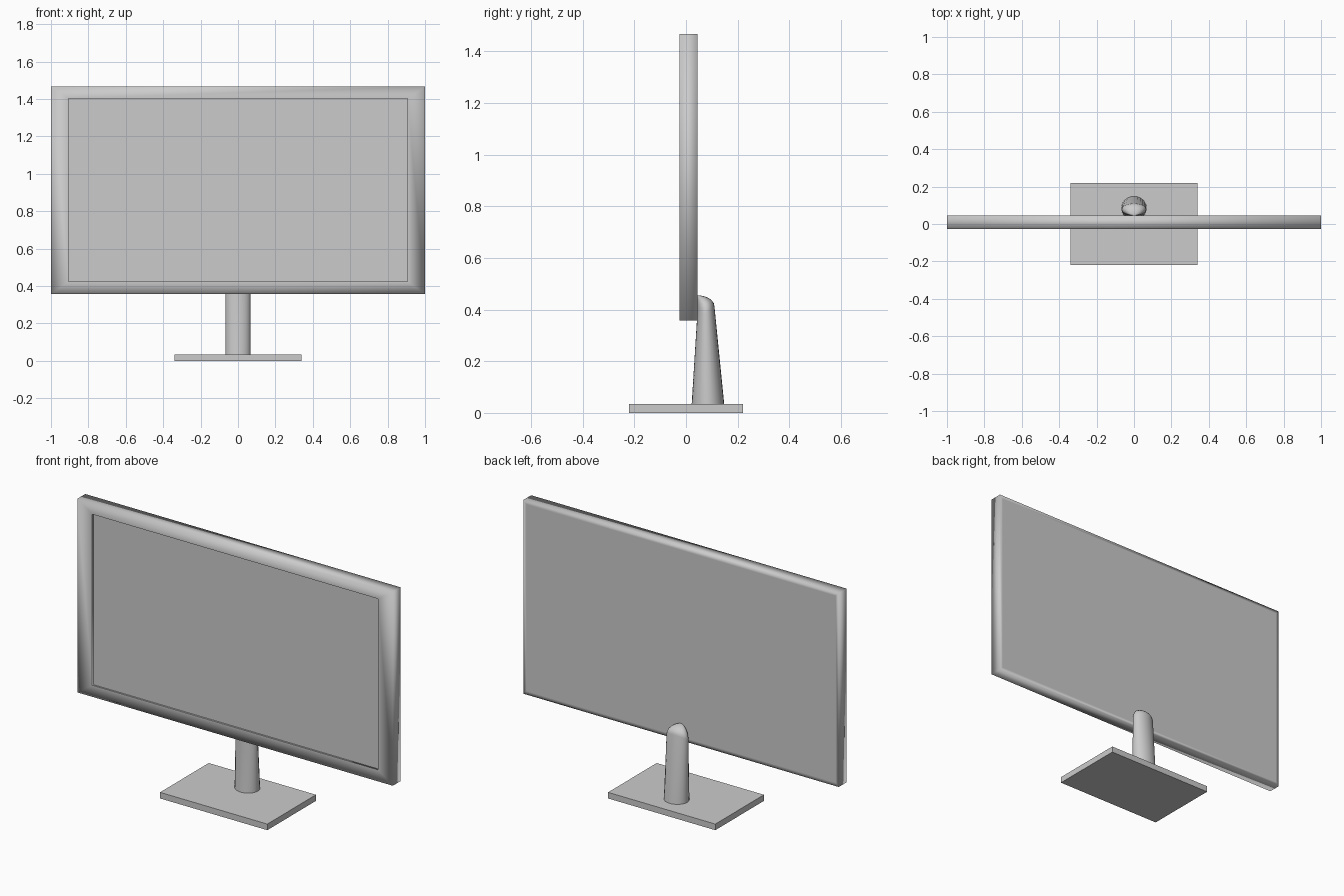
import bpy, bmesh, math

if "Cube" in bpy.data.objects:
    bpy.data.objects.remove(bpy.data.objects["Cube"])


def finish(name, bm):
    bmesh.ops.recalc_face_normals(bm, faces=bm.faces)
    me = bpy.data.meshes.new(name)
    bm.to_mesh(me)
    bm.free()
    ob = bpy.data.objects.new(name, me)
    bpy.context.collection.objects.link(ob)
    return ob


def loft(bm, rings):
    """Skin a list of closed point rings, capping both ends."""
    vs = [[bm.verts.new(p) for p in r] for r in rings]
    n = len(vs[0])
    for a, b in zip(vs, vs[1:]):
        for i in range(n):
            bm.faces.new((a[i], a[(i + 1) % n], b[(i + 1) % n], b[i]))
    bm.faces.new(vs[0])
    bm.faces.new(vs[-1])
    return vs


def box(name, x, y0, y1, z0, z1):
    bm = bmesh.new()
    loft(bm, [[(-x, y0, z), (x, y0, z), (x, y1, z), (-x, y1, z)] for z in (z0, z1)])
    return finish(name, bm)


def rect(x, z0, z1, y):
    return [(-x, y, z0), (x, y, z0), (x, y, z1), (-x, y, z1)]


# Housing: softly shaded shell with a recessed front opening
bm = bmesh.new()
rings = loft(bm, [
    rect(0.98, 0.377, 1.447, 0.045),
    rect(1.0, 0.357, 1.467, 0.045),
    rect(1.0, 0.357, 1.467, -0.026),
    rect(0.906, 0.423, 1.403, -0.026),
    rect(0.906, 0.423, 1.403, -0.016),
])
for f in bm.faces:
    f.smooth = True
for ring in (rings[0], rings[3], rings[4]):
    for i in range(4):
        bm.edges.get((ring[i], ring[(i + 1) % 4])).smooth = False
finish("housing", bm)

# Screen glass at the bottom of the recess
box("screen", 0.905, -0.017, -0.010, 0.424, 1.402)

# Neck: tapering oval post with a domed top leaning on the housing
N = 24
bm = bmesh.new()
rings = []


def oval(rx, front, back, z_of):
    cy, ry = (front + back) / 2, (back - front) / 2
    pts = []
    for i in range(N):
        t = 2 * math.pi * i / N
        pts.append((rx * math.cos(t), cy + ry * math.sin(t), z_of(math.sin(t))))
    return pts


rings.append(oval(0.068, 0.022, 0.148, lambda s: 0.034))
for k in range(6):
    a = math.radians(16 * k)
    c, h = math.cos(a), math.sin(a)
    rings.append(oval(0.066 * c, 0.044, 0.046 + 0.064 * c,
                      lambda s, h=h: (0.385 + 0.028 * max(0, s)) * (1 - h) + 0.455 * h))
loft(bm, rings)
neck = finish("neck", bm)
bpy.context.view_layer.objects.active = neck
neck.select_set(True)
bpy.ops.object.shade_smooth_by_angle(angle=math.radians(35))

# Base plate
box("base_plate", 0.34, -0.22, 0.22, 0.0, 0.035)
